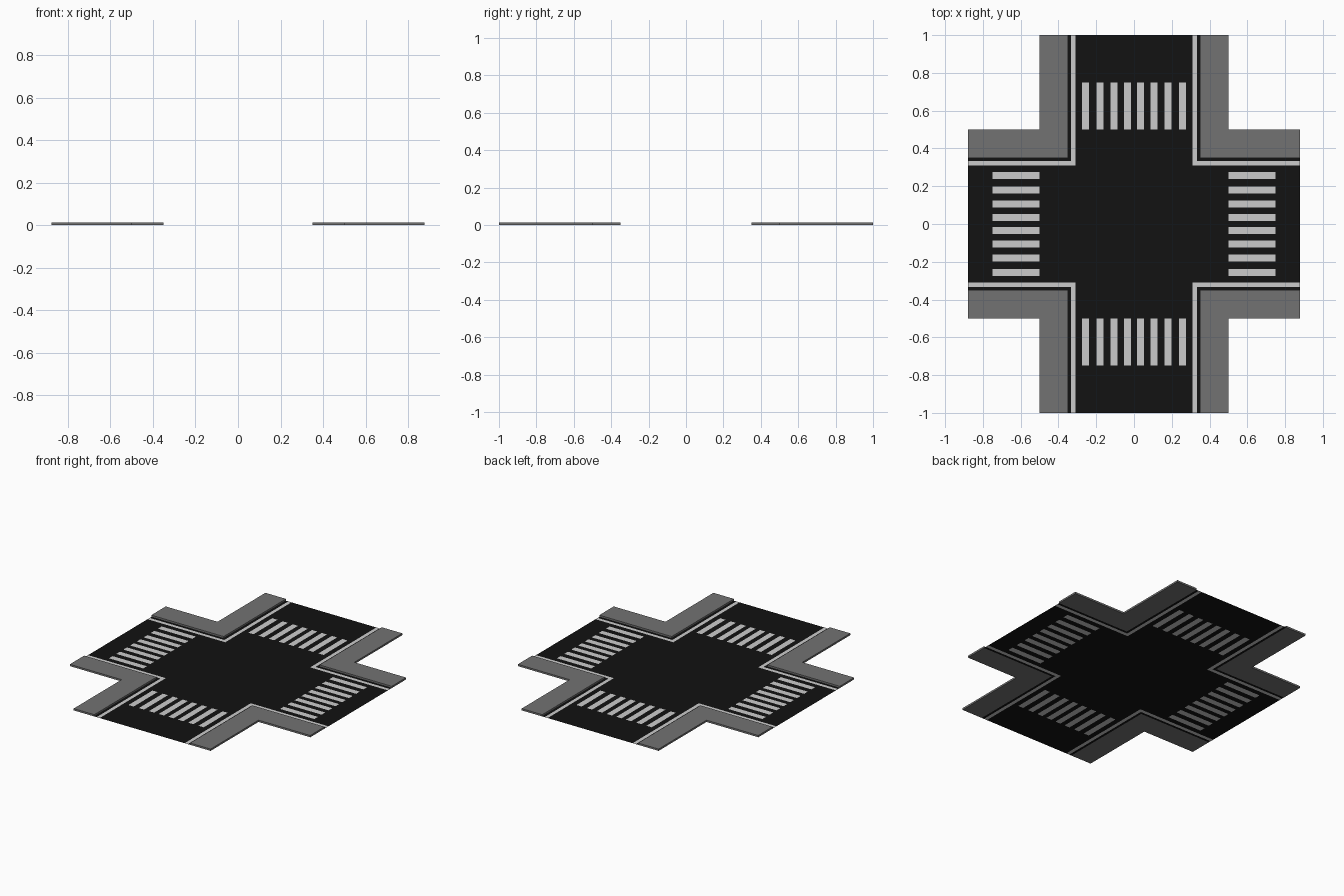
import bpy, bmesh

if "Cube" in bpy.data.objects:
    bpy.data.objects.remove(bpy.data.objects["Cube"])

HX, HY = 0.878, 1.0           # half length of the two roads
CURB, WALK = 0.35, 0.5        # inner and outer sidewalk edge
LINE = (0.31, 0.333)          # painted edge line
ZONE = (0.5, 0.75)            # crosswalk extent along each road
CURB_H = 0.012
BARS = [s * c for c in (0.256, 0.18, 0.106, 0.035) for s in (-1, 1)]
BAR_W = 0.019                 # half width of a crosswalk bar


def material(name, v):
    m = bpy.data.materials.new(name)
    m.diffuse_color = (v, v, v, 1)
    m.use_nodes = True
    m.node_tree.nodes["Principled BSDF"].inputs["Base Color"].default_value = m.diffuse_color
    return m


def finish(name, bm, mat):
    me = bpy.data.meshes.new(name)
    bm.to_mesh(me)
    bm.free()
    me.materials.append(mat)
    ob = bpy.data.objects.new(name, me)
    bpy.context.collection.objects.link(ob)
    return ob


def rect(bm, x0, x1, y0, y1):
    bm.faces.new([bm.verts.new((x, y, 0)) for x, y in
                  ((x0, y0), (x1, y0), (x1, y1), (x0, y1))])


def corner_strip(name, a, b, height, mat):
    """L-shaped strip around each of the four corners."""
    bm = bmesh.new()
    for sx in (-1, 1):
        for sy in (-1, 1):
            pts = [(a, a), (HX, a), (HX, b), (b, b), (b, HY), (a, HY)]
            if sx * sy < 0:
                pts.reverse()
            f = bm.faces.new([bm.verts.new((sx * x, sy * y, 0)) for x, y in pts])
            if height:
                ret = bmesh.ops.extrude_face_region(bm, geom=[f], use_keep_orig=True)
                for v in ret["geom"]:
                    if isinstance(v, bmesh.types.BMVert):
                        v.co.z = height
    if height:
        bmesh.ops.recalc_face_normals(bm, faces=bm.faces[:])
    return finish(name, bm, mat)


asphalt = material("asphalt", 0.006)
concrete = material("concrete", 0.17)
paint = material("paint", 0.65)

# Raised sidewalks and painted edge lines
corner_strip("sidewalks", CURB, WALK, CURB_H, concrete)
corner_strip("edge_lines", LINE[0], LINE[1], 0, paint)

# Crosswalk bars on all four arms
bm = bmesh.new()
for c in BARS:
    for z0, z1 in (ZONE, (-ZONE[1], -ZONE[0])):
        rect(bm, c - BAR_W, c + BAR_W, z0, z1)
        rect(bm, z0, z1, c - BAR_W, c + BAR_W)
finish("crosswalk_bars", bm, paint)


# Road surface, tiled around the inlaid paint
def is_road(x, y):
    m, far = min(abs(x), abs(y)), max(abs(x), abs(y))
    if m > CURB or LINE[0] < m < LINE[1]:
        return False
    across = x if abs(x) < abs(y) else y
    in_bar = any(abs(across - c) < BAR_W for c in BARS)
    return not (in_bar and ZONE[0] < far < ZONE[1])


def cuts(half):
    c = [s * v for s in (-1, 1) for v in (*LINE, CURB, *ZONE, half)]
    return sorted(c + [b + s * BAR_W for b in BARS for s in (-1, 1)])


bm = bmesh.new()
xs, ys = cuts(HX), cuts(HY)
for x0, x1 in zip(xs, xs[1:]):
    for y0, y1 in zip(ys, ys[1:]):
        if is_road((x0 + x1) / 2, (y0 + y1) / 2):
            rect(bm, x0, x1, y0, y1)
bmesh.ops.remove_doubles(bm, verts=bm.verts[:], dist=1e-5)
finish("road_surface", bm, asphalt)
